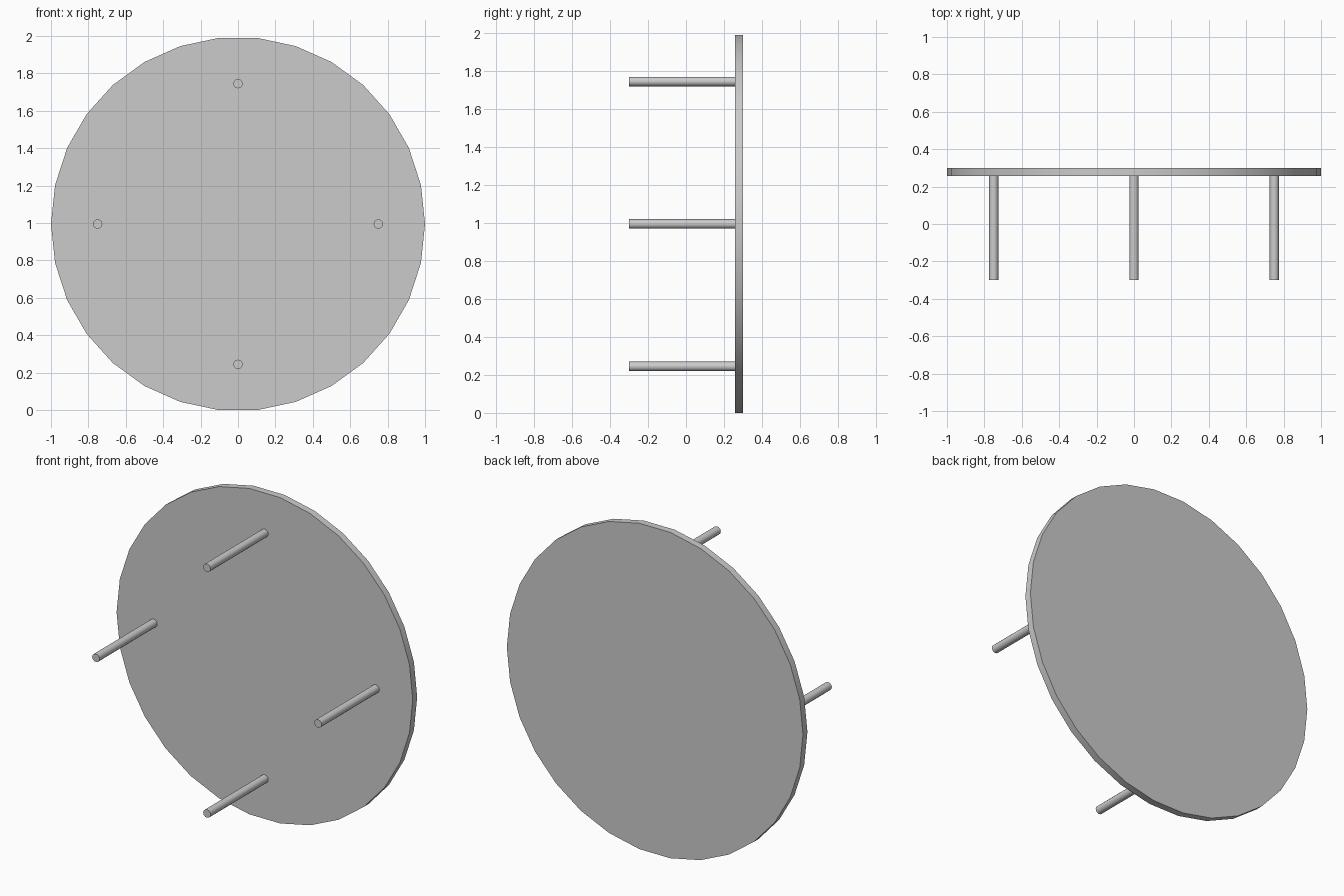
import bpy
from math import radians, pi, cos, sin

if "Cube" in bpy.data.objects:
    bpy.data.objects.remove(bpy.data.objects["Cube"])

CZ = cos(radians(6))      # centre height so the 30-sided disc rests on z = 0
FRONT, JOIN, BACK = -0.30, 0.257, 0.30


def rod(name, x, z, radius, y0, y1, sides):
    """Cylinder lying along the y axis."""
    bpy.ops.mesh.primitive_cylinder_add(
        vertices=sides, radius=radius, depth=y1 - y0,
        location=(x, (y0 + y1) / 2, z), rotation=(pi / 2, 0, 0))
    ob = bpy.context.object
    ob.name = name
    bpy.ops.object.transform_apply(location=True, rotation=True, scale=True)
    return ob


# round table top, standing on its edge (vertex at +x)
top = rod("table_top", 0, 0, 1.0, JOIN, BACK, 30)
top.rotation_euler = (0, pi / 2, 0)
top.location.z = CZ
bpy.ops.object.transform_apply(location=True, rotation=True, scale=True)
bpy.ops.object.shade_smooth_by_angle(angle=radians(30))

# four straight legs pointing to the front
for i in range(4):
    a = i * pi / 2
    rod(f"leg_{i + 1}", 0.75 * cos(a), CZ + 0.75 * sin(a), 0.025, FRONT, JOIN + 0.002, 12)
    bpy.ops.object.shade_smooth_by_angle(angle=radians(35))
